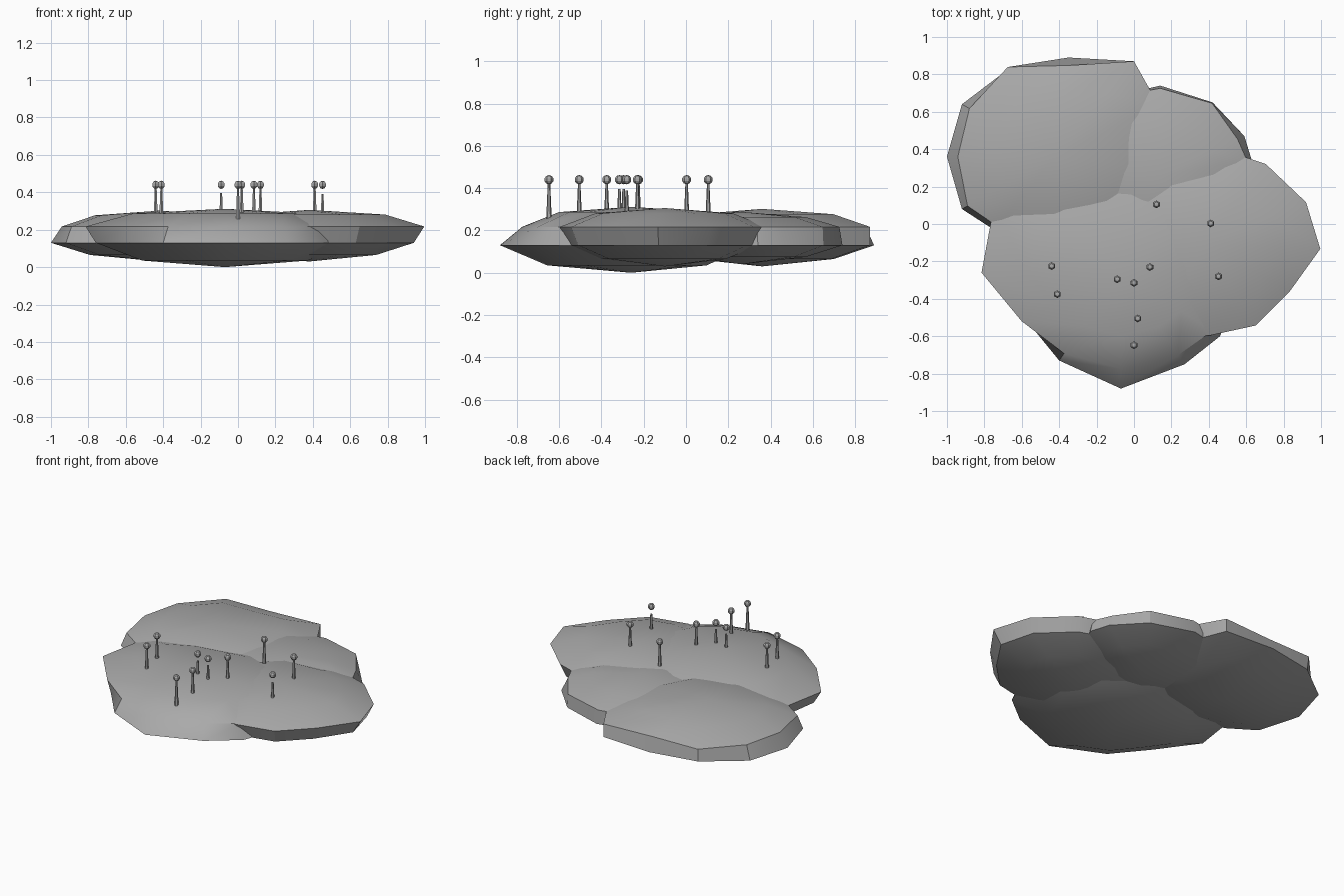
import bpy, bmesh
from mathutils import Vector
from math import radians

if "Cube" in bpy.data.objects:
    bpy.data.objects.remove(bpy.data.objects["Cube"])

grey = bpy.data.materials.new("mid_grey")
grey.diffuse_color = (0.4, 0.4, 0.4, 1)
grey.use_nodes = True
grey.node_tree.nodes["Principled BSDF"].inputs["Base Color"].default_value = grey.diffuse_color


def finish(name, bm, angle):
    bmesh.ops.recalc_face_normals(bm, faces=bm.faces[:])
    me = bpy.data.meshes.new(name)
    bm.to_mesh(me)
    bm.free()
    me.materials.append(grey)
    ob = bpy.data.objects.new(name, me)
    bpy.context.collection.objects.link(ob)
    bpy.ops.object.select_all(action='DESELECT')
    ob.select_set(True)
    bpy.context.view_layer.objects.active = ob
    bpy.ops.object.shade_smooth_by_angle(angle=radians(angle))
    return ob


def mound(name, centre, rim, bottom, top):
    """Flattened cushion. rim = (x, y, upper/lower rim ratio) per corner."""
    c = Vector(centre)
    bm = bmesh.new()
    levels = [(0.64, False, bottom + 0.035), (1, False, 0.13),
              (1, True, 0.217), (0.66, True, top - 0.025)]
    rings = []
    for scale, upper, z in levels:
        ring = []
        for x, y, k in rim:
            p = c + (Vector((x, y)) - c) * scale * (k if upper else 1)
            ring.append(bm.verts.new((p.x, p.y, z)))
        rings.append(ring)
    n = len(rim)
    low = bm.verts.new((c.x, c.y, bottom))
    high = bm.verts.new((c.x, c.y, top))
    for i in range(n):
        j = (i + 1) % n
        bm.faces.new((low, rings[0][j], rings[0][i]))
        bm.faces.new((high, rings[-1][i], rings[-1][j]))
        for a, b in zip(rings, rings[1:]):
            bm.faces.new((a[i], a[j], b[j], b[i]))
    return finish(name, bm, 30)


# Four overlapping cushions
mound("front_mound", (-0.07, -0.26), [
    (-0.76, -0.26, 1.08), (-0.58, -0.51, 1.04), (-0.40, -0.73, 0.92),
    (-0.07, -0.88, 0.83), (0.27, -0.75, 0.90), (0.46, -0.60, 0.92),
    (0.62, -0.20, 1), (0.45, 0.17, 1), (0.0, 0.30, 1),
    (-0.50, 0.22, 1), (-0.71, 0.08, 1.06)], 0.0, 0.312)
mound("right_mound", (0.38, -0.10), [
    (0.16, -0.53, 1.08), (0.40, -0.56, 1.08), (0.63, -0.51, 1.08),
    (0.80, -0.34, 1.08), (0.94, -0.13, 1.10), (0.88, 0.10, 1.08),
    (0.68, 0.29, 1.08), (0.50, 0.35, 1.08), (0.12, 0.34, 1.05),
    (-0.15, 0.12, 1), (-0.12, -0.25, 1)], 0.03, 0.306)
mound("back_left_mound", (-0.42, 0.36), [
    (-1.0, 0.36, 0.90), (-0.92, 0.08, 0.94), (-0.75, -0.03, 0.95),
    (-0.40, -0.14, 0.95), (0.0, 0.0, 0.97), (0.12, 0.30, 1.05),
    (0.10, 0.62, 1.06), (0.0, 0.87, 1.0), (-0.35, 0.89, 0.92),
    (-0.67, 0.83, 1.02), (-0.92, 0.64, 0.92)], 0.03, 0.302)
mound("back_right_mound", (0.14, 0.26), [
    (0.63, 0.34, 0.95), (0.59, 0.47, 0.92), (0.42, 0.65, 0.99),
    (0.14, 0.74, 0.97), (-0.20, 0.66, 1), (-0.30, 0.30, 1),
    (-0.10, -0.10, 1), (0.40, -0.10, 1)], 0.04, 0.288)

# Pins: tapered stalk with a small faceted head; three stalks stop short
pins = [(-0.44, -0.225, 0.42), (-0.41, -0.375, 0.42), (-0.09, -0.295, 0.395),
        (0.0, -0.315, 0.395), (0.02, -0.505, 0.42), (0.0, -0.648, 0.42),
        (0.085, -0.23, 0.42), (0.12, 0.105, 0.42), (0.41, 0.003, 0.42),
        (0.452, -0.28, 0.39)]
for i, (x, y, tip) in enumerate(pins):
    base = tip - 0.165
    bm = bmesh.new()
    r = bmesh.ops.create_cone(bm, cap_ends=True, segments=6, radius1=0.013,
                              radius2=0.006, depth=tip - base)
    bmesh.ops.translate(bm, verts=r["verts"], vec=(x, y, (tip + base) / 2))
    finish(f"stalk_{i + 1}", bm, 30)
    bm = bmesh.new()
    r = bmesh.ops.create_uvsphere(bm, u_segments=6, v_segments=5, radius=0.022)
    bmesh.ops.translate(bm, verts=r["verts"], vec=(x, y, 0.44))
    finish(f"pin_head_{i + 1}", bm, 30)
